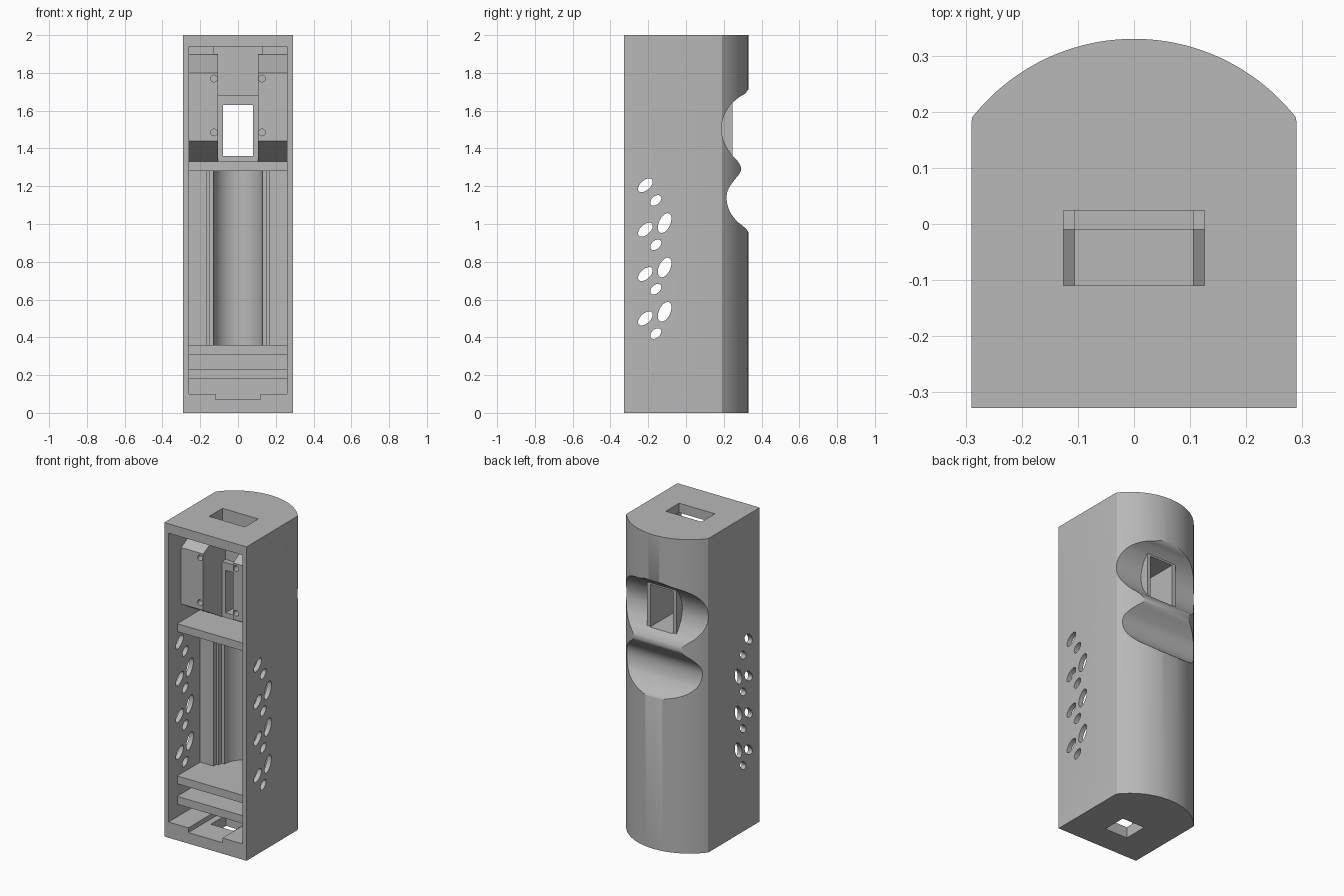
import bpy, bmesh, math
from mathutils import Vector

old = bpy.data.objects.get("Cube")
if old:
    bpy.data.objects.remove(old, do_unlink=True)

grey = bpy.data.materials.new("plain_grey")
grey.use_nodes = True
COLOUR = (0.48, 0.48, 0.48, 1)
grey.diffuse_color = COLOUR
grey.node_tree.nodes["Principled BSDF"].inputs["Base Color"].default_value = COLOUR


def prism(name, pts, lo, hi, axis):
    """Extrude a 2D outline from lo to hi along the given axis."""
    place = {"x": lambda a, b, t: (t, a, b),
             "y": lambda a, b, t: (a, t, b),
             "z": lambda a, b, t: (a, b, t)}[axis]
    bm = bmesh.new()
    rings = [[bm.verts.new(place(a, b, t)) for a, b in pts] for t in (lo, hi)]
    bm.faces.new(rings[0])
    bm.faces.new(rings[1])
    n = len(pts)
    for i in range(n):
        j = (i + 1) % n
        bm.faces.new((rings[0][i], rings[0][j], rings[1][j], rings[1][i]))
    bmesh.ops.recalc_face_normals(bm, faces=bm.faces)
    mesh = bpy.data.meshes.new(name)
    bm.to_mesh(mesh)
    bm.free()
    mesh.materials.append(grey)
    obj = bpy.data.objects.new(name, mesh)
    bpy.context.collection.objects.link(obj)
    return obj


def box(name, x0, x1, y0, y1, z0, z1):
    return prism(name, [(x0, y0), (x1, y0), (x1, y1), (x0, y1)], z0, z1, "z")


def ellipse(ca, cb, ra, rb, tilt=0, n=32):
    c, s = math.cos(math.radians(tilt)), math.sin(math.radians(tilt))
    out = []
    for i in range(n):
        t = 2 * math.pi * i / n
        u, v = ra * math.cos(t), rb * math.sin(t)
        out.append((ca + u * c - v * s, cb + u * s + v * c))
    return out


def smooth_path(pts, steps=5):
    """Catmull-Rom curve through the points."""
    p = [Vector(q) for q in [pts[0]] + pts + [pts[-1]]]
    out = []
    for i in range(1, len(p) - 2):
        a, b, c, d = p[i - 1:i + 3]
        for k in range(steps):
            t = k / steps
            out.append(tuple(0.5 * (2 * b + (c - a) * t + (2 * a - 5 * b + 4 * c - d) * t ** 2
                                    + (3 * b - a - 3 * c + d) * t ** 3)))
    return out + [tuple(p[-1])]


def combine(target, tool, operation="DIFFERENCE"):
    tool.hide_render = True
    mod = target.modifiers.new("combine", "BOOLEAN")
    mod.operation = operation
    mod.solver = "EXACT"
    mod.object = tool
    bpy.context.view_layer.objects.active = target
    bpy.ops.object.modifier_apply(modifier=mod.name)
    bpy.data.objects.remove(tool, do_unlink=True)


# Housing: flat front and sides, bowed back
R, CY, SPAN = 0.367, -0.037, math.asin(0.28 / 0.367)
arc = [(R * math.sin(SPAN * k / 24), CY + R * math.cos(SPAN * k / 24)) for k in range(24, -25, -1)]
outline = [(-0.29, -0.328), (0.29, -0.328), (0.29, 0.18), (0.288, 0.191)] + arc
outline += [(-0.288, 0.191), (-0.29, 0.18)]
body = prism("housing", outline, 0, 2, "z")

# Two finger scoops across the back, with a ridge between them
scoop = smooth_path([(0.337, 1.73), (0.328, 1.71), (0.312, 1.69), (0.28, 1.67), (0.235, 1.63),
                     (0.2, 1.57), (0.187, 1.5), (0.203, 1.43), (0.24, 1.37), (0.272, 1.335),
                     (0.29, 1.3), (0.285, 1.27), (0.25, 1.225), (0.222, 1.18), (0.215, 1.13),
                     (0.23, 1.07), (0.265, 1.02), (0.3, 0.99), (0.322, 0.97), (0.337, 0.94)])
combine(body, prism("scoop_cutter", scoop + [(0.5, 0.94), (0.5, 1.73)], -0.5, 0.5, "x"))
combine(body, box("window_frame", -0.105, 0.105, 0.1, 0.245, 1.34, 1.655), "UNION")

# Main cavity, cell groove, window, top slot and floor openings
for cutter in (
    box("cavity", -0.26, 0.26, -0.5, -0.01, 0.1, 1.94),
    box("groove_mouth", -0.165, 0.165, -0.1, 0.02, 0.36, 1.28),
    box("groove_step", -0.15, 0.15, -0.1, 0.05, 0.36, 1.28),
    prism("cell_groove", ellipse(0, 0.05, 0.13, 0.13, n=64), 0.36, 1.28, "z"),
    box("window", -0.08, 0.08, -0.1, 0.5, 1.36, 1.63),
    box("ledge_recess", -0.105, 0.105, -0.1, 0.024, 1.68, 1.95),
    box("top_slot", -0.126, 0.126, -0.11, 0.024, 1.9, 2.1),
    box("floor_channel", -0.12, 0.12, -0.5, -0.01, 0.07, 0.2),
    box("floor_hole", -0.08, 0.08, -0.16, -0.005, -0.1, 0.2),
):
    combine(body, cutter)

# Slanted vent holes through both side walls
for row in range(4):
    z = 0.5 + 0.235 * row
    vents = [(-0.215, z, 0.047, 0.026, 42), (-0.16, z - 0.08, 0.034, 0.022, 42)]
    if row < 3:
        vents.append((-0.113, z + 0.035, 0.056, 0.03, 65))
    for y, vz, ra, rb, tilt in vents:
        combine(body, prism("vent", ellipse(y, vz, ra, rb, tilt), -0.5, 0.5, "x"))

parts = [body]

# Cross shelves
for name, z0, z1 in (("upper_shelf", 1.28, 1.33), ("cell_shelf", 0.31, 0.36), ("lower_shelf", 0.18, 0.23)):
    parts.append(box(name, -0.265, 0.265, -0.24, -0.005, z0, z1))

# Mounting pillars with sloped ends and screw holes
pillar_side = [(-0.2, 1.44), (-0.2, 1.8), (-0.005, 1.9), (-0.005, 1.325)]
for side, name in ((1, "left_pillar"), (-1, "right_pillar")):
    lo, hi = sorted((side * 0.105, side * 0.265))
    pillar = prism(name, pillar_side, lo, hi, "x")
    for z in (1.485, 1.77):
        combine(pillar, prism("screw_hole", ellipse(side * 0.127, z, 0.018, 0.018, n=20), -0.3, -0.1, "y"))
    parts.append(pillar)

# Smooth shading on curves, sharp edges kept
bpy.ops.object.select_all(action="DESELECT")
for obj in parts:
    obj.select_set(True)
bpy.context.view_layer.objects.active = body
bpy.ops.object.shade_smooth_by_angle(angle=math.radians(30))
